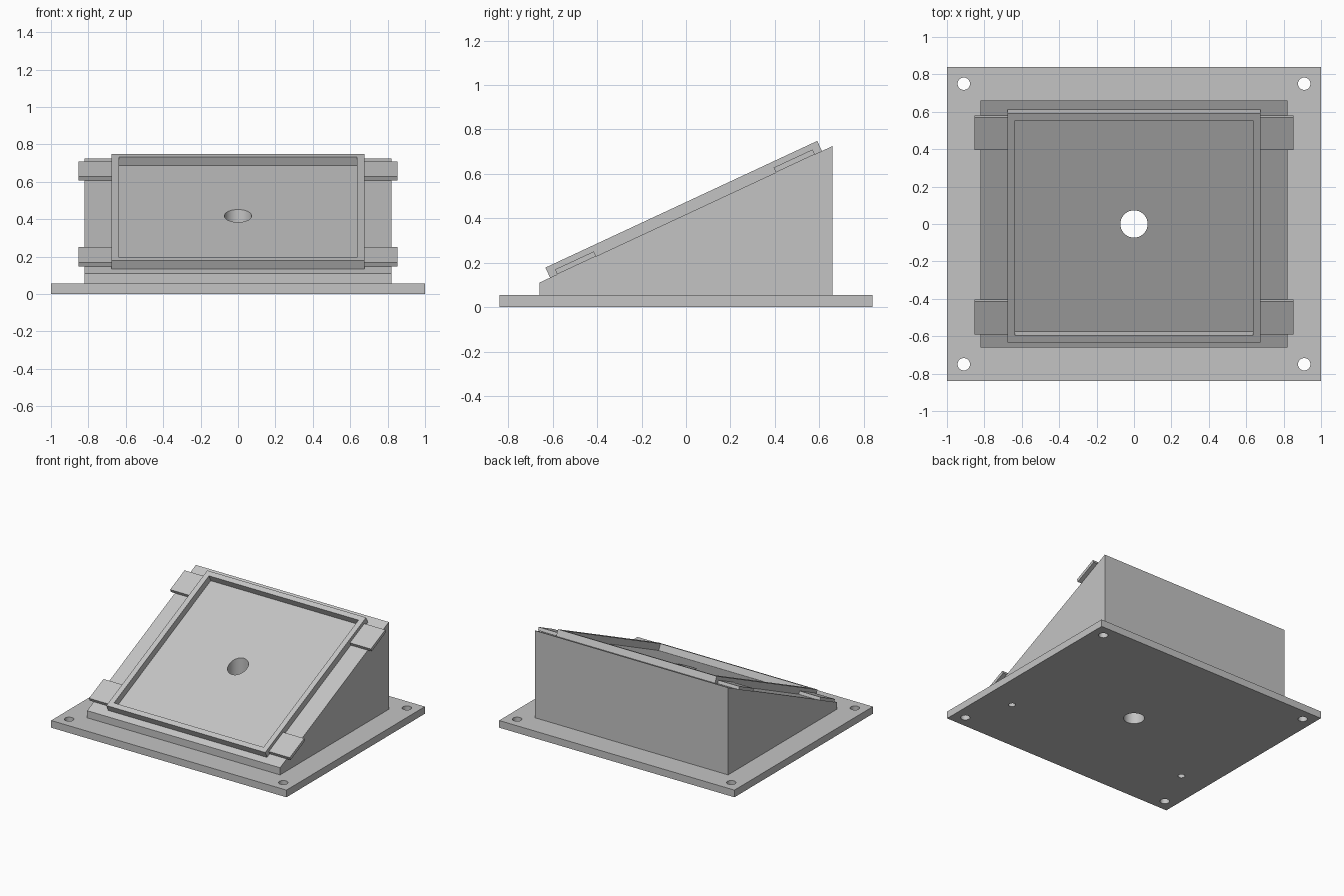
import bpy, bmesh, math
from mathutils import Matrix, Vector

if "Cube" in bpy.data.objects:
    bpy.data.objects.remove(bpy.data.objects["Cube"])

BASE_Z = 0.055
Z_FRONT, Z_BACK = 0.11, 0.725
HALF_X, HALF_Y = 0.82, 0.66
TILT = math.atan2(Z_BACK - Z_FRONT, 2 * HALF_Y)
# Local frame lying on the sloped face: x across, y up the slope, z outward
SLOPE = Matrix.Translation((0, 0, (Z_FRONT + Z_BACK) / 2)) @ Matrix.Rotation(TILT, 4, 'X')

grey = bpy.data.materials.new("light_grey")
grey.diffuse_color = (0.55, 0.55, 0.55, 1)
grey.use_nodes = True
grey.node_tree.nodes["Principled BSDF"].inputs["Base Color"].default_value = grey.diffuse_color


def finish(name, bm, matrix=Matrix()):
    bmesh.ops.transform(bm, matrix=matrix, verts=bm.verts)
    bmesh.ops.recalc_face_normals(bm, faces=bm.faces)
    mesh = bpy.data.meshes.new(name)
    bm.to_mesh(mesh)
    bm.free()
    mesh.materials.append(grey)
    ob = bpy.data.objects.new(name, mesh)
    bpy.context.collection.objects.link(ob)
    return ob


def box(name, lo, hi, matrix=Matrix()):
    lo, hi = Vector(lo), Vector(hi)
    bm = bmesh.new()
    bmesh.ops.create_cube(bm, size=1)
    size = Matrix.Diagonal((*(hi - lo), 1))
    return finish(name, bm, matrix @ Matrix.Translation((lo + hi) / 2) @ size)


def rod(x, y, z0, z1, r, matrix=Matrix()):
    bm = bmesh.new()
    bmesh.ops.create_cone(bm, cap_ends=True, segments=48, radius1=r, radius2=r, depth=z1 - z0)
    return finish("drill", bm, matrix @ Matrix.Translation((x, y, (z0 + z1) / 2)))


def cut(ob, cutters):
    bpy.context.view_layer.objects.active = ob
    for c in cutters:
        mod = ob.modifiers.new("cut", 'BOOLEAN')
        mod.operation, mod.solver, mod.object = 'DIFFERENCE', 'EXACT', c
        bpy.ops.object.modifier_apply(modifier=mod.name)


def remove(cutters):
    for c in cutters:
        bpy.data.objects.remove(c, do_unlink=True)


# Base plate and wedge
base = box("base_plate", (-1, -0.84, 0), (1, 0.84, BASE_Z))
bm = bmesh.new()
profile = [(-HALF_Y, BASE_Z), (HALF_Y, BASE_Z), (HALF_Y, Z_BACK), (-HALF_Y, Z_FRONT)]
side = bm.faces.new([bm.verts.new((-HALF_X, y, z)) for y, z in profile])
ext = bmesh.ops.extrude_face_region(bm, geom=[side])["geom"]
bmesh.ops.translate(bm, vec=(2 * HALF_X, 0, 0),
                    verts=[v for v in ext if isinstance(v, bmesh.types.BMVert)])
wedge = finish("wedge_body", bm)

# Centre bore, screw pilots square to the slope, and corner mounting holes
bore = rod(0, 0, -0.5, 1, 0.073)
pilots = [rod(sx * 0.773, sy * 0.543, -0.27, 0.01, 0.023, SLOPE)
          for sx in (-1, 1) for sy in (-1, 1)]
mounts = [rod(sx * 0.91, sy * 0.75, -0.2, 0.3, 0.033) for sx in (-1, 1) for sy in (-1, 1)]
cut(base, [bore] + pilots + mounts)
cut(wedge, [bore] + pilots)
remove([bore] + pilots + mounts)

# Raised square frame on the slope
frame = box("raised_frame", (-0.675, -0.675, 0), (0.675, 0.675, 0.05), SLOPE)
opening = box("opening", (-0.635, -0.635, -0.1), (0.635, 0.635, 0.2), SLOPE)
cut(frame, [opening])
remove([opening])

# Flat clips at each side of the frame
for side_name, sx in (("left", -1), ("right", 1)):
    for end_name, sy in (("front", -1), ("back", 1)):
        xs = sorted((sx * 0.675, sx * 0.853))
        box(f"clip_{end_name}_{side_name}", (xs[0], sy * 0.543 - 0.0965, 0),
            (xs[1], sy * 0.543 + 0.0965, 0.024), SLOPE)

# Smooth bores with crisp edges
for ob in (base, wedge):
    bpy.ops.object.select_all(action='DESELECT')
    ob.select_set(True)
    bpy.context.view_layer.objects.active = ob
    bpy.ops.object.shade_smooth_by_angle(angle=math.radians(30))
